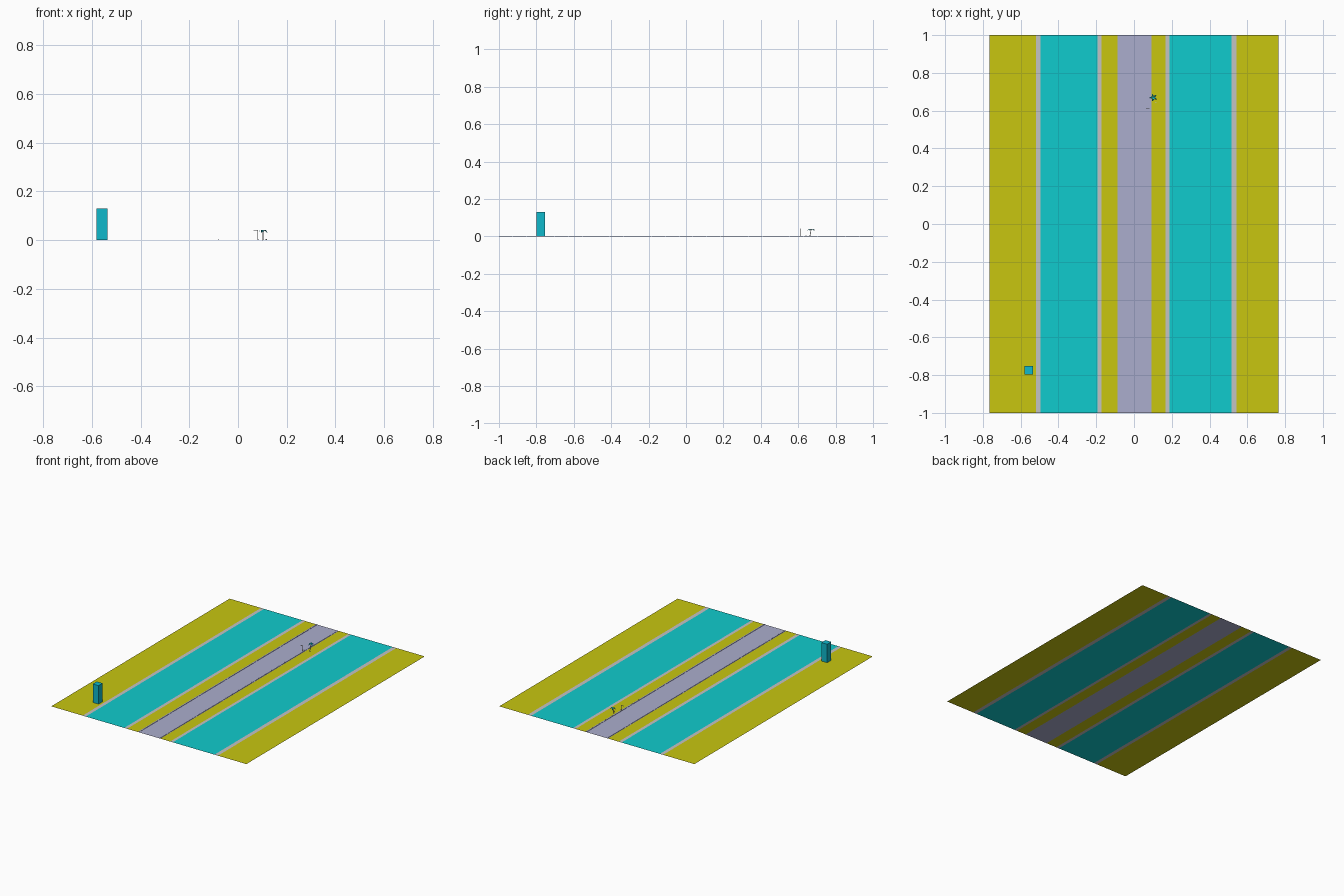
import bpy, bmesh, math
from mathutils import Vector

if "Cube" in bpy.data.objects:
    bpy.data.objects.remove(bpy.data.objects["Cube"])


def material(name, rgb):
    m = bpy.data.materials.new(name)
    m.diffuse_color = (*rgb, 1)
    m.use_nodes = True
    m.node_tree.nodes["Principled BSDF"].inputs["Base Color"].default_value = m.diffuse_color
    return m


YELLOW = material("verge_yellow", (0.58, 0.565, 0.005))
CYAN = material("road_cyan", (0.005, 0.6, 0.61))
GREY = material("kerb_grey", (0.55, 0.55, 0.55))
LAVENDER = material("path_lavender", (0.41, 0.42, 0.61))
TEAL = material("block_teal", (0.005, 0.48, 0.60))


def finish(name, bm, mats):
    me = bpy.data.meshes.new(name)
    bm.to_mesh(me)
    bm.free()
    for m in mats:
        me.materials.append(m)
    ob = bpy.data.objects.new(name, me)
    bpy.context.collection.objects.link(ob)
    return ob


def box(name, x0, x1, y0, y1, z0, z1, mat):
    bm = bmesh.new()
    bmesh.ops.create_cube(bm, size=1)
    for v in bm.verts:
        v.co = ((x0 + x1) / 2 + v.co.x * (x1 - x0),
                (y0 + y1) / 2 + v.co.y * (y1 - y0),
                (z0 + z1) / 2 + v.co.z * (z1 - z0))
    return finish(name, bm, [mat])


def rod(name, a, b, r, mat):
    a, b = Vector(a), Vector(b)
    bm = bmesh.new()
    bmesh.ops.create_cone(bm, cap_ends=True, segments=6, radius1=r,
                          radius2=r * 0.8, depth=(b - a).length)
    q = (b - a).to_track_quat('Z', 'Y')
    for v in bm.verts:
        v.co = q @ v.co + (a + b) / 2
    return finish(name, bm, [mat])


# flat ground: lengthwise strips from left to right
edges = [-0.766, -0.52, -0.495, -0.194, -0.171, -0.088, 0.092,
         0.167, 0.188, 0.515, 0.543, 0.766]
names = ["left_verge", "left_outer_kerb", "left_road", "left_inner_kerb",
         "left_grass", "path", "right_grass", "right_inner_kerb",
         "right_road", "right_outer_kerb", "right_verge"]
mats = [YELLOW, GREY, CYAN, GREY, YELLOW, LAVENDER, YELLOW, GREY, CYAN, GREY, YELLOW]
for n, x0, x1, m in zip(names, edges, edges[1:], mats):
    bm = bmesh.new()
    bm.faces.new([bm.verts.new(p) for p in
                  ((x0, -1, 0), (x1, -1, 0), (x1, 1, 0), (x0, 1, 0))])
    finish(n, bm, [m])

# low edging stones in rows beside the path
step = 2 / 27
for x in (-0.08, 0.084):
    for i in range(27):
        y = -1 + i * step
        box("path_edging", x - 0.003, x + 0.003, y + 0.001, y + step - 0.001,
            0, 0.002, LAVENDER)

# upright block
box("tower_block", -0.581, -0.536, -0.798, -0.753, 0, 0.131, TEAL)

# lamp post with an arm over the path
rod("lamp_post", (0.081, 0.61, 0), (0.081, 0.61, 0.041), 0.0015, GREY)
box("lamp_arm", 0.064, 0.082, 0.6085, 0.6115, 0.039, 0.042, GREY)

# small palm: trunk and drooping crossed fronds
rod("palm_trunk", (0.102, 0.662, 0), (0.103, 0.669, 0.036), 0.002, GREY)
bm = bmesh.new()
for i in range(5):
    a = math.radians(40 + i * 72)
    d = Vector((math.cos(a), math.sin(a), 0))
    s = Vector((-d.y, d.x, 0))
    c = Vector((0.103, 0.670, 0.036))
    rows = []
    for r, z, w in ((0, 0, 0.002), (0.011, 0.005, 0.005), (0.021, -0.004, 0.001)):
        p = c + d * r + Vector((0, 0, z))
        rows.append((bm.verts.new(p - s * w), bm.verts.new(p + s * w)))
    for (p, q), (u, v) in zip(rows, rows[1:]):
        bm.faces.new((p, u, v, q))
finish("palm_fronds", bm, [TEAL])

# little stone by the palm
box("stone", 0.112, 0.12, 0.640, 0.644, 0, 0.004, GREY)
